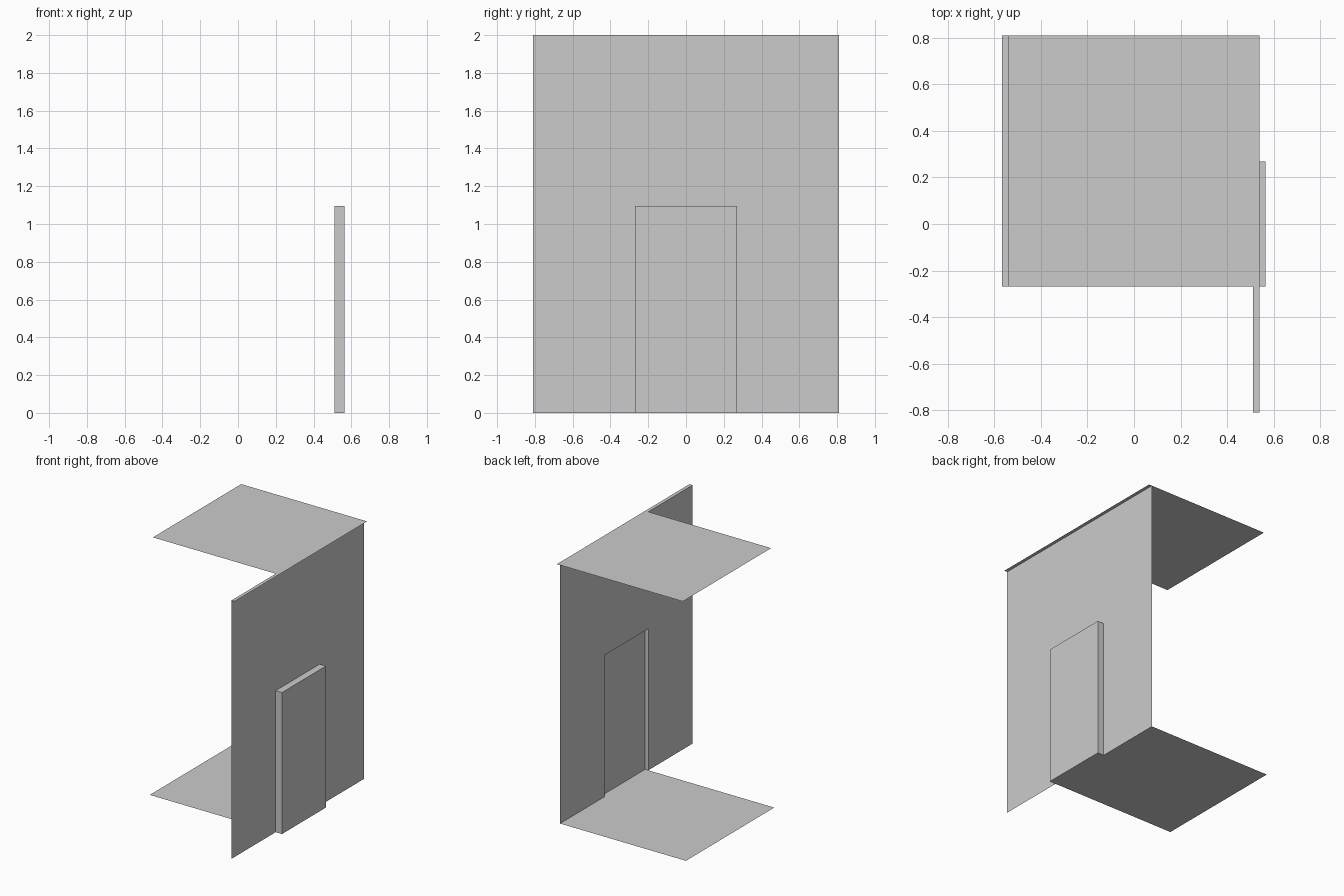
import bpy, bmesh

if "Cube" in bpy.data.objects:
    bpy.data.objects.remove(bpy.data.objects["Cube"])

WALL, MID, OUT = 0.511, 0.538, 0.565   # wall plane, inner door panel, outer door panel
Y, DY, H, DH = 0.81, 0.269, 2.0, 1.095  # half wall length, half door width, heights


def sheets(name, quads):
    """One object made of flat quads."""
    bm = bmesh.new()
    for q in quads:
        bm.faces.new([bm.verts.new(p) for p in q])
    bmesh.ops.remove_doubles(bm, verts=bm.verts, dist=1e-5)
    me = bpy.data.meshes.new(name)
    bm.to_mesh(me)
    bm.free()
    ob = bpy.data.objects.new(name, me)
    bpy.context.collection.objects.link(ob)
    return ob


def across_x(x, y0, y1, z0, z1):
    return [(x, y0, z0), (x, y1, z0), (x, y1, z1), (x, y0, z1)]


def across_y(y, x0, x1, z0, z1):
    return [(x0, y, z0), (x1, y, z0), (x1, y, z1), (x0, y, z1)]


def across_z(z, x0, x1, y0, y1):
    return [(x0, y0, z), (x1, y0, z), (x1, y1, z), (x0, y1, z)]


# Wall with a doorway left open
sheets("wall", [
    across_x(WALL, -Y, -DY, 0, DH), across_x(WALL, DY, Y, 0, DH),
    across_x(WALL, -Y, -DY, DH, H), across_x(WALL, -DY, DY, DH, H),
    across_x(WALL, DY, Y, DH, H)])

# Door frame standing out from the wall, with its outer face
sheets("door_frame", [
    across_y(-DY, WALL, OUT, 0, DH), across_y(DY, WALL, OUT, 0, DH),
    across_z(DH, WALL, OUT, -DY, DY), across_z(0, WALL, OUT, -DY, DY),
    across_x(OUT, -DY, DY, 0, DH)])

# Inner face of the door, set back inside the doorway
sheets("door_inner_panel", [across_x(MID, -DY, DY, 0, DH)])

# Floor, ceiling and the narrow ledge on top of the wall
sheets("floor", [across_z(0, -0.567, WALL, -DY, Y)])
sheets("ceiling", [across_z(H, -0.54, MID, -DY, Y)])
sheets("wall_top_ledge", [across_z(H, WALL, MID, -Y, -DY)])
